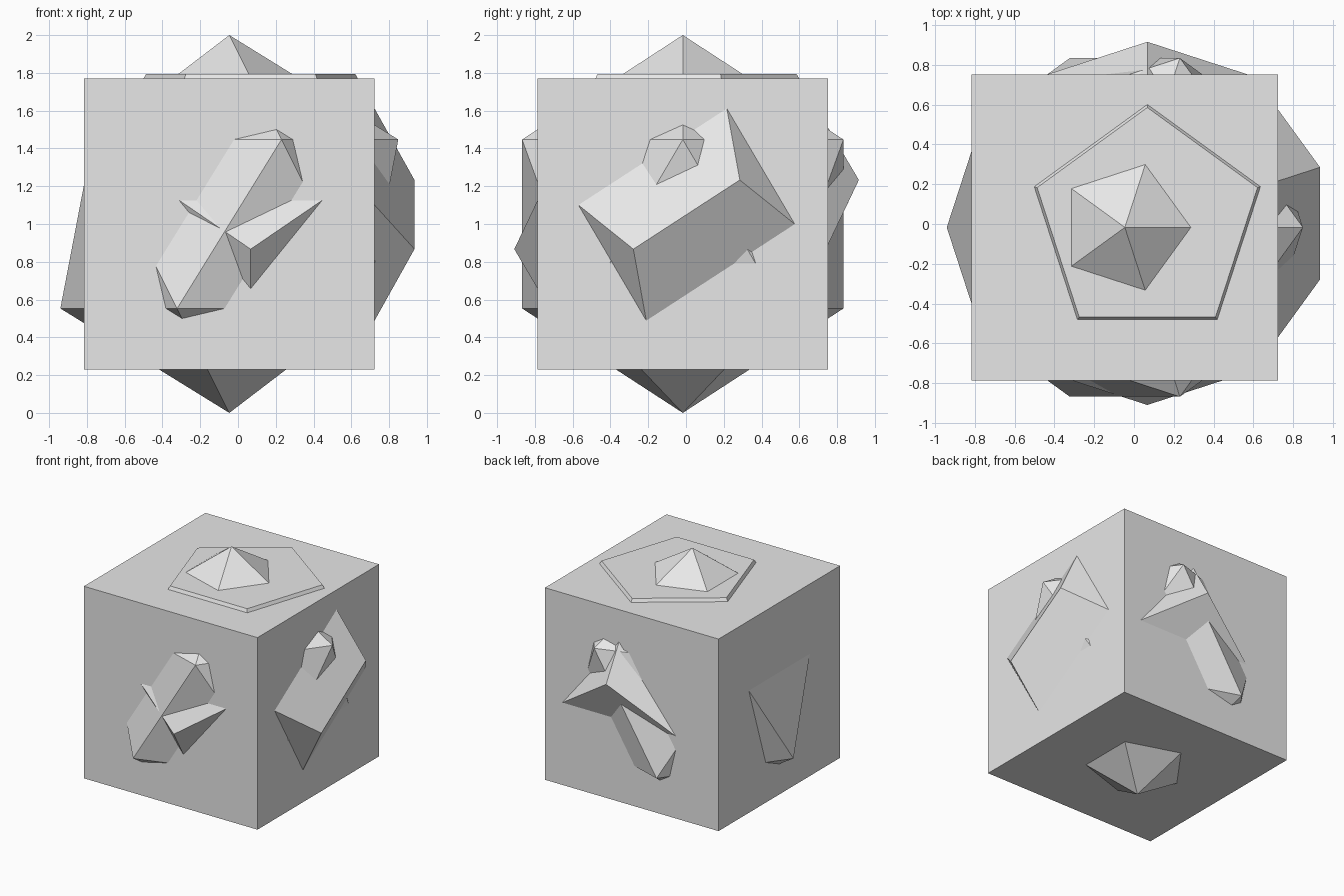
import bpy, bmesh
from math import sin, cos, pi
from mathutils import Matrix

default_cube = bpy.data.objects.get("Cube")
if default_cube:
    bpy.data.objects.remove(default_cube, do_unlink=True)

# One plain grey for every solid
grey = bpy.data.materials.new("light_grey")
grey.use_nodes = True
colour = (0.8, 0.8, 0.8, 1)
grey.diffuse_color = colour
grey.node_tree.nodes["Principled BSDF"].inputs["Base Color"].default_value = colour


def add_solid(name, bm, location):
    bmesh.ops.recalc_face_normals(bm, faces=bm.faces)
    mesh = bpy.data.meshes.new(name)
    bm.to_mesh(mesh)
    bm.free()
    mesh.materials.append(grey)
    obj = bpy.data.objects.new(name, mesh)
    obj.location = location
    bpy.context.collection.objects.link(obj)
    return obj


centre = (-0.046, -0.017, 1.0)

# Large cube
bm = bmesh.new()
bmesh.ops.create_cube(bm, size=1.538)
add_solid("cube_solid", bm, centre)

# Icosahedron sharing the cube's centre, its points breaking through each side
bm = bmesh.new()
bmesh.ops.create_icosphere(bm, subdivisions=1, radius=1.0)
add_solid("icosahedron_solid", bm, centre)

# Dodecahedron: four rings of five points, caps and two bands of pentagons
bm = bmesh.new()


def ring(radius, z, turn):
    angles = [turn + i * 2 * pi / 5 for i in range(5)]
    return [bm.verts.new((radius * cos(a), radius * sin(a), z)) for a in angles]


top = ring(0.582, 0.745, pi / 2)
upper = ring(0.912, 0.183, pi / 2)
lower = ring(0.912, -0.183, pi / 2 + pi / 5)
bottom = ring(0.582, -0.745, pi / 2 + pi / 5)
bm.faces.new(top)
bm.faces.new(bottom)
for i in range(5):
    j = (i + 1) % 5
    bm.faces.new((top[i], upper[i], lower[i], upper[j], top[j]))
    bm.faces.new((bottom[i], lower[i], upper[j], lower[j], bottom[j]))
add_solid("dodecahedron_solid", bm, (0.067, 0.003, 1.05))
